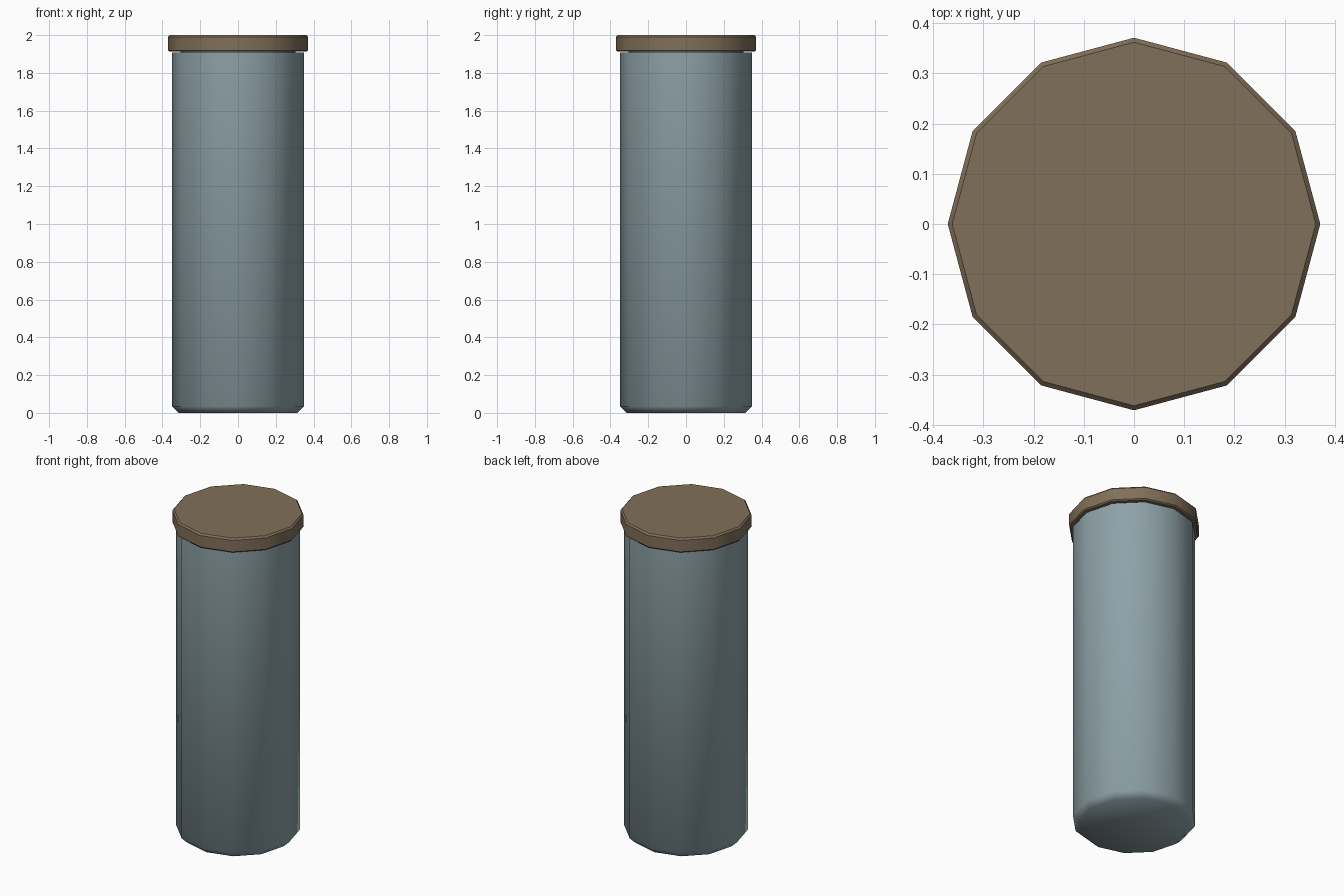
import bpy, bmesh, math

if "Cube" in bpy.data.objects:
    bpy.data.objects.remove(bpy.data.objects["Cube"])

SIDES = 12


def lathe(name, profile, color, smooth_deg):
    """Spin an (r, z) profile into a closed 12-sided solid."""
    bm = bmesh.new()
    rings = [[bm.verts.new((r * math.cos(2 * math.pi * i / SIDES),
                            r * math.sin(2 * math.pi * i / SIDES), z))
              for i in range(SIDES)] for r, z in profile]
    for a, b in zip(rings, rings[1:]):
        for i in range(SIDES):
            j = (i + 1) % SIDES
            bm.faces.new((a[i], a[j], b[j], b[i]))
    bm.faces.new(rings[0][::-1])
    bm.faces.new(rings[-1])
    mesh = bpy.data.meshes.new(name)
    bm.to_mesh(mesh)
    bm.free()
    obj = bpy.data.objects.new(name, mesh)
    bpy.context.collection.objects.link(obj)
    mat = bpy.data.materials.new(name + "_color")
    mat.diffuse_color = color
    mat.use_nodes = True
    mat.node_tree.nodes["Principled BSDF"].inputs["Base Color"].default_value = mat.diffuse_color
    mesh.materials.append(mat)
    bpy.context.view_layer.objects.active = obj
    obj.select_set(True)
    bpy.ops.object.shade_smooth_by_angle(angle=math.radians(smooth_deg))
    obj.select_set(False)
    return obj


# Jar body with chamfered foot and a short neck under the lid
lathe("jar_body", [(0.313, 0), (0.35, 0.035), (0.35, 1.907),
                   (0.305, 1.907), (0.305, 1.92)],
      (0.27, 0.36, 0.39, 1), 60)

# Lid with small chamfers on both rims
lathe("lid", [(0.364, 1.912), (0.371, 1.919), (0.371, 1.99), (0.362, 2.0)],
      (0.22, 0.16, 0.10, 1), 40)
